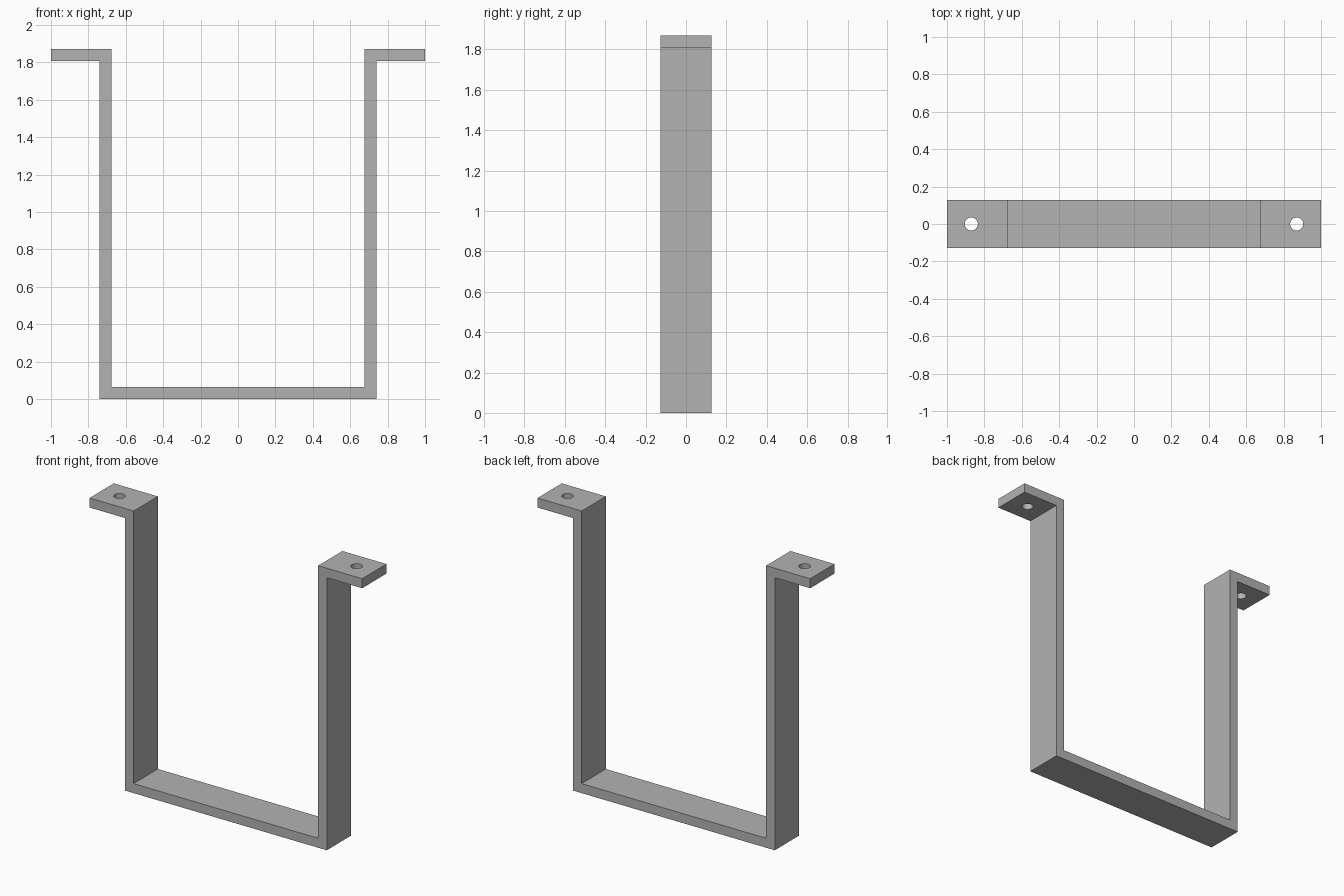
import bpy
import bmesh
import math

cube = bpy.data.objects.get("Cube")
if cube:
    bpy.data.objects.remove(cube, do_unlink=True)

HALF_DEPTH = 0.127
THICK = 0.063
HEIGHT = 1.87
LEG_OUTER = 0.74
LEG_INNER = LEG_OUTER - THICK
HOLE_X, HOLE_RADIUS = 0.87, 0.035

# Plain grey metal
grey = bpy.data.materials.new("grey metal")
grey.use_nodes = True
colour = (0.45, 0.45, 0.45, 1)
grey.diffuse_color = colour
grey.node_tree.nodes["Principled BSDF"].inputs["Base Color"].default_value = colour


def finish(name, bm):
    bmesh.ops.recalc_face_normals(bm, faces=bm.faces)
    mesh = bpy.data.meshes.new(name)
    bm.to_mesh(mesh)
    bm.free()
    mesh.materials.append(grey)
    obj = bpy.data.objects.new(name, mesh)
    bpy.context.collection.objects.link(obj)
    return obj


# Bent strap: half outline from the inner floor to the outer base, mirrored
inner = [(LEG_INNER, THICK), (LEG_INNER, HEIGHT), (1, HEIGHT)]
outer = [(1, HEIGHT - THICK), (LEG_OUTER, HEIGHT - THICK), (LEG_OUTER, 0)]
half = inner + outer
outline = half + [(-x, z) for x, z in reversed(half)]

bm = bmesh.new()
face = bm.faces.new([bm.verts.new((x, -HALF_DEPTH, z)) for x, z in outline])
extruded = bmesh.ops.extrude_face_region(bm, geom=[face], use_keep_orig=True)
moved = [g for g in extruded["geom"] if isinstance(g, bmesh.types.BMVert)]
bmesh.ops.translate(bm, verts=moved, vec=(0, 2 * HALF_DEPTH, 0))
bracket = finish("u_bracket", bm)

# Screw holes through both flanges
bm = bmesh.new()
for side in (-1, 1):
    made = bmesh.ops.create_cone(bm, cap_ends=True, segments=32, depth=4 * THICK,
                                 radius1=HOLE_RADIUS, radius2=HOLE_RADIUS)
    bmesh.ops.translate(bm, verts=made["verts"],
                        vec=(side * HOLE_X, 0, HEIGHT - THICK / 2))
cutter = finish("hole_cutter", bm)
cutter.hide_render = True
cutter.hide_viewport = True
cutter.display_type = 'WIRE'

holes = bracket.modifiers.new("screw holes", 'BOOLEAN')
holes.operation = 'DIFFERENCE'
holes.solver = 'EXACT'
holes.object = cutter

# Round hole walls, crisp strap edges
bpy.ops.object.select_all(action='DESELECT')
bpy.context.view_layer.objects.active = bracket
bracket.select_set(True)
bpy.ops.object.modifier_apply(modifier=holes.name)
bpy.data.objects.remove(cutter, do_unlink=True)
bpy.ops.object.shade_smooth_by_angle(angle=math.radians(30))
